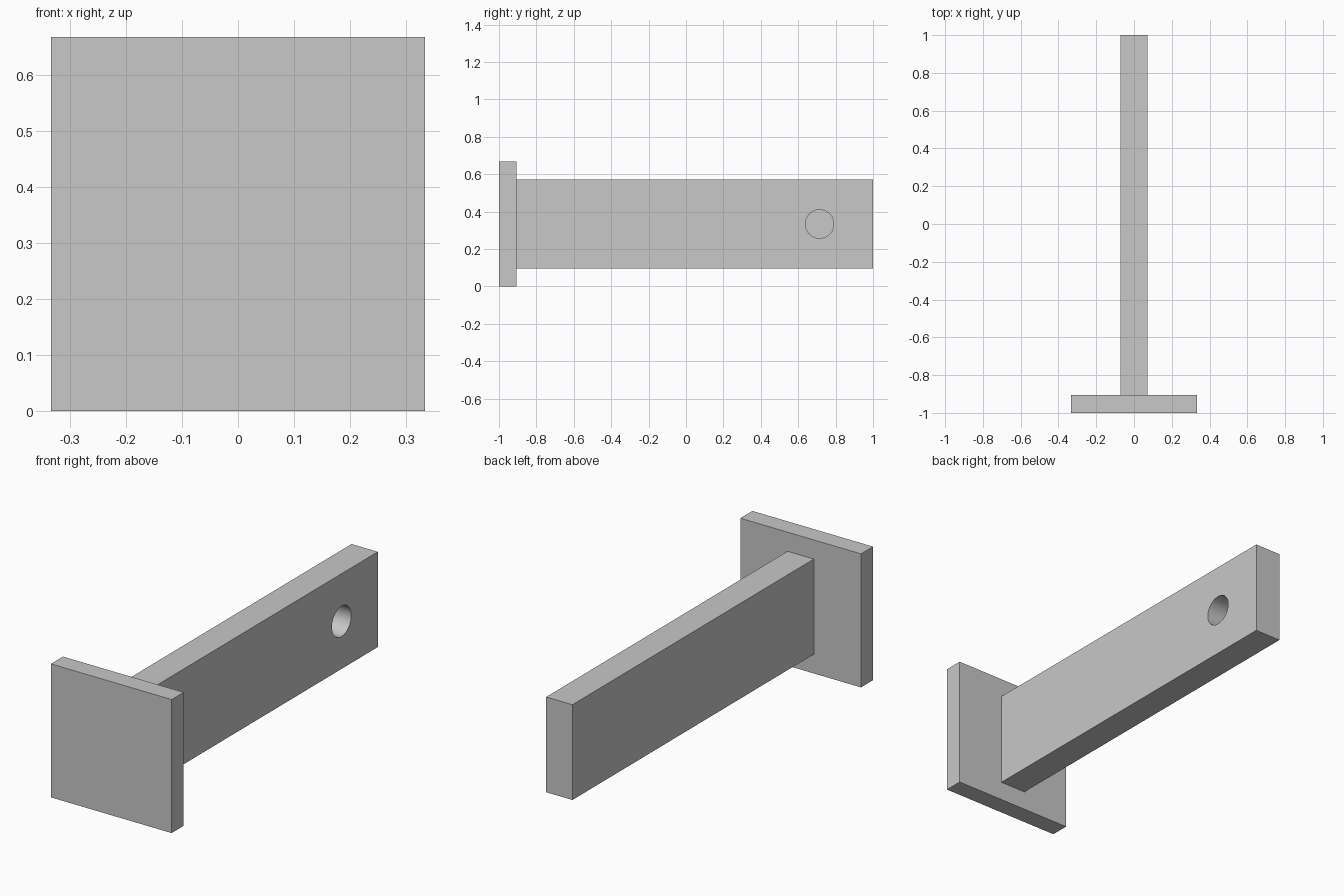
import bpy
import math

default = bpy.data.objects.get("Cube")
if default:
    bpy.data.objects.remove(default, do_unlink=True)

# Single plain grey
grey = bpy.data.materials.new("plain_grey")
grey.use_nodes = True
colour = (0.58, 0.58, 0.58, 1)
grey.diffuse_color = colour
grey.node_tree.nodes["Principled BSDF"].inputs["Base Color"].default_value = colour

PLATE_SIZE = 0.667
PLATE_BACK = -0.905
ARM_WIDTH = 0.145
ARM_HEIGHT = 0.476
CENTRE_Z = PLATE_SIZE / 2


def box(name, width, y0, y1, height):
    """Box centred on x and on the bracket axis, spanning y0 to y1."""
    bpy.ops.mesh.primitive_cube_add(size=1, location=(0, (y0 + y1) / 2, CENTRE_Z))
    ob = bpy.context.object
    ob.name = name
    ob.scale = (width, y1 - y0, height)
    bpy.ops.object.transform_apply(location=False, rotation=False, scale=True)
    ob.data.materials.append(grey)
    return ob


# Square mounting plate and the flat arm behind it
box("mounting_plate", PLATE_SIZE, -1, PLATE_BACK, PLATE_SIZE)
arm = box("arm", ARM_WIDTH, PLATE_BACK, 1, ARM_HEIGHT)

# Blind round hole in the +x face near the free end
hole_depth = 0.125
bpy.ops.mesh.primitive_cylinder_add(
    vertices=48, radius=0.076, depth=hole_depth * 2,
    location=(ARM_WIDTH / 2, 0.714, CENTRE_Z), rotation=(0, math.pi / 2, 0))
cutter = bpy.context.object
cutter.name = "hole_cutter"
cutter.data.materials.append(grey)
cutter.hide_render = True

bpy.context.view_layer.objects.active = arm
hole = arm.modifiers.new("hole", "BOOLEAN")
hole.operation = "DIFFERENCE"
hole.solver = "EXACT"
hole.object = cutter
bpy.ops.object.modifier_apply(modifier=hole.name)
bpy.data.objects.remove(cutter, do_unlink=True)

# Smooth hole wall, crisp edges
bpy.ops.object.select_all(action="DESELECT")
arm.select_set(True)
bpy.ops.object.shade_smooth_by_angle(angle=math.radians(30))
